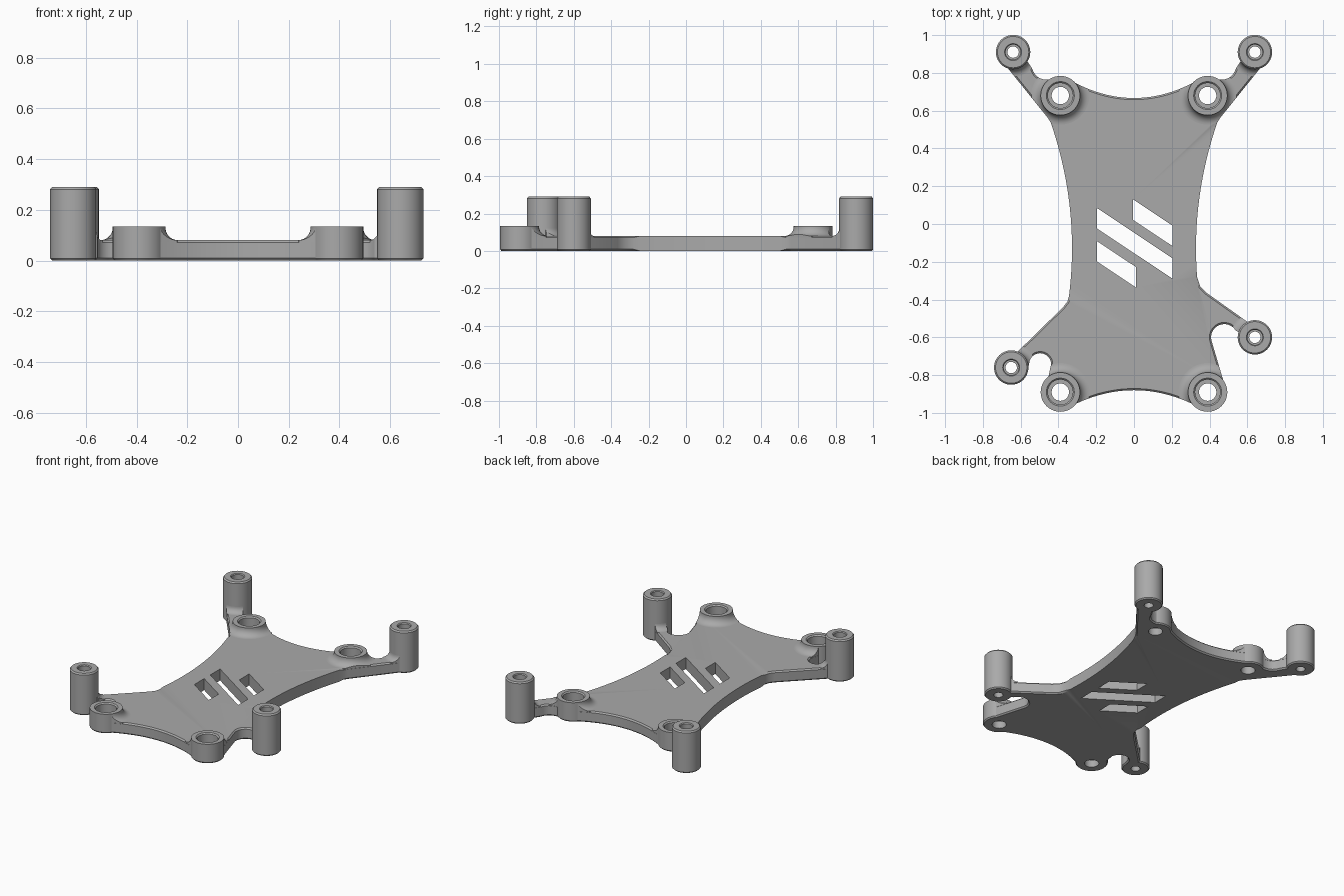
import bpy, bmesh, math
from mathutils import Vector

cube = bpy.data.objects.get("Cube")
if cube:
    bpy.data.objects.remove(cube, do_unlink=True)

grey = bpy.data.materials.new("plain_grey")
grey.use_nodes = True
grey.diffuse_color = (0.4, 0.4, 0.4, 1)
grey.node_tree.nodes["Principled BSDF"].inputs["Base Color"].default_value = (0.4, 0.4, 0.4, 1)

PLATE = 0.08
BACK_POSTS = [(-0.64, 0.91), (0.64, 0.91)]
POSTS = BACK_POSTS + [(-0.65, -0.76), (0.64, -0.60)]
BOSSES = [(sx * 0.39, y) for y in (0.68, -0.89) for sx in (-1, 1)]


def finish(name, bm):
    bmesh.ops.recalc_face_normals(bm, faces=bm.faces[:])
    mesh = bpy.data.meshes.new(name)
    bm.to_mesh(mesh)
    bm.free()
    mesh.materials.append(grey)
    ob = bpy.data.objects.new(name, mesh)
    bpy.context.collection.objects.link(ob)
    return ob


def smooth(ob):
    bpy.ops.object.select_all(action='DESELECT')
    ob.select_set(True)
    bpy.context.view_layer.objects.active = ob
    bpy.ops.object.shade_smooth_by_angle(angle=math.radians(30))


def prism(bm, points, z0, z1):
    face = bm.faces.new([bm.verts.new((x, y, z0)) for x, y in points])
    ext = bmesh.ops.extrude_face_region(bm, geom=[face])["geom"]
    for v in ext:
        if isinstance(v, bmesh.types.BMVert):
            v.co.z = z1


def lathe(bm, profile, centre, steps=64):
    """Revolve a closed (radius, height) profile about a vertical axis."""
    rings = []
    for i in range(steps):
        a = math.tau * i / steps
        rings.append([bm.verts.new((centre[0] + r * math.cos(a), centre[1] + r * math.sin(a), z))
                      for r, z in profile])
    n = len(profile)
    for i in range(steps):
        p, q = rings[i], rings[(i + 1) % steps]
        for j in range(n):
            k = (j + 1) % n
            bm.faces.new((p[j], q[j], q[k], p[k]))


def boolean(ob, cutter, operation):
    mod = ob.modifiers.new("cut", 'BOOLEAN')
    mod.object, mod.operation, mod.solver = cutter, operation, 'EXACT'
    cutter.hide_render = True
    cutter.hide_set(True)


def bow(a, m, b, n=24):
    """Shallow curve through three points."""
    a, m, b = Vector(a), Vector(m), Vector(b)
    return [tuple(a * (1 - t) * (1 - 2 * t) + m * 4 * t * (1 - t) + b * t * (2 * t - 1))
            for t in (i / n for i in range(n + 1))]


def arc(cx, cy, r, start, end, n=16):
    return [(cx + r * math.cos(a), cy + r * math.sin(a))
            for a in (math.radians(start + (end - start) * i / n) for i in range(n + 1))]


def mirrored(points):
    return [(-x, y) for x, y in reversed(points)]


# Outline: back edge, left-hand side, front edge, right-hand side
back_arm = bow((-0.42, 0.768), (-0.498, 0.772), (-0.54, 0.825), 8) + [(-0.59, 0.90), (-0.68, 0.84), (-0.455, 0.56)]
outline = bow((0.35, 0.768), (0, 0.667), (-0.35, 0.768))
outline += back_arm
outline += bow((-0.44, 0.535), (-0.339, 0.08), (-0.344, -0.38))
outline += [(-0.352, -0.41), (-0.375, -0.44), (-0.615, -0.675), (-0.65, -0.74), (-0.58, -0.765)]
outline += arc(-0.497, -0.742, 0.058, 185, 0)
outline += [(-0.455, -0.82), (-0.45, -0.93)]
outline += bow((-0.36, -0.978), (0, -0.88), (0.36, -0.978))
outline += [(0.45, -0.93), (0.485, -0.87)]
outline += arc(0.478, -0.60, 0.07, 195, 30)
outline += [(0.575, -0.58), (0.64, -0.57), (0.61, -0.525), (0.385, -0.365), (0.35, -0.33)]
outline += bow((0.334, -0.28), (0.345, 0.13), (0.44, 0.535))
outline += mirrored(back_arm)

# Base plate with chamfered rims
bm = bmesh.new()
prism(bm, outline, 0, PLATE)
rims = [e for e in bm.edges if abs(e.verts[0].co.z - e.verts[1].co.z) < 1e-5]
bmesh.ops.bevel(bm, geom=rims, offset=0.009, segments=1, affect='EDGES', clamp_overlap=False)
plate = finish("base_plate", bm)

# Slanted slots and clearance for the bored parts
bm = bmesh.new()
SLOPE = -0.665
for x0, x1, top in ((-0.197, 0.204, 0.085), (-0.005, 0.204, 0.13), (-0.197, 0.01, -0.09)):
    drop = (x1 - x0) * SLOPE
    prism(bm, [(x0, top), (x0, top - 0.108), (x1, top + drop - 0.108), (x1, top + drop)], -0.1, 0.2)
for points, r in ((POSTS, 0.06), (BOSSES, 0.08)):
    for x, y in points:
        prism(bm, arc(x, y, r, 0, 348.75, 31), -0.1, 0.2)
boolean(plate, finish("slot_cutter", bm), 'DIFFERENCE')
smooth(plate)

# Tall posts: chamfered ends, stepped bore
post_profile = [(0.03, 0), (0.083, 0), (0.091, 0.008), (0.091, 0.281), (0.083, 0.29),
                (0.045, 0.29), (0.04, 0.284), (0.04, 0.17), (0.03, 0.17)]
for i, c in enumerate(POSTS):
    bm = bmesh.new()
    lathe(bm, post_profile, c)
    smooth(finish(f"post_{i + 1}", bm))

# Low bosses: counterbored screw holes
boss_profile = [(0.046, 0), (0.097, 0), (0.104, 0.008), (0.104, 0.134), (0.074, 0.134),
                (0.066, 0.126), (0.066, 0.05), (0.046, 0.05)]
for i, c in enumerate(BOSSES):
    bm = bmesh.new()
    lathe(bm, boss_profile, c)
    smooth(finish(f"boss_{i + 1}", bm))

# Fillets that flare onto the plate, trimmed to its outline
bm = bmesh.new()
prism(bm, outline, -0.1, 0.4)
trim = finish("outline_trim", bm)
for label, points, r, f in (("post", POSTS, 0.091, 0.04), ("boss", BOSSES, 0.104, 0.05)):
    curve = [(r + f + f * math.cos(a), PLATE + f + f * math.sin(a))
             for a in (math.radians(180 + 9 * k) for k in range(11))]
    ring = [(r - 0.008, PLATE - 0.008), (r - 0.008, PLATE + f)] + curve + [(r + f, PLATE - 0.008)]
    for i, c in enumerate(points):
        bm = bmesh.new()
        lathe(bm, ring, c)
        flare = finish(f"{label}_fillet_{i + 1}", bm)
        boolean(flare, trim, 'INTERSECT')
        smooth(flare)
